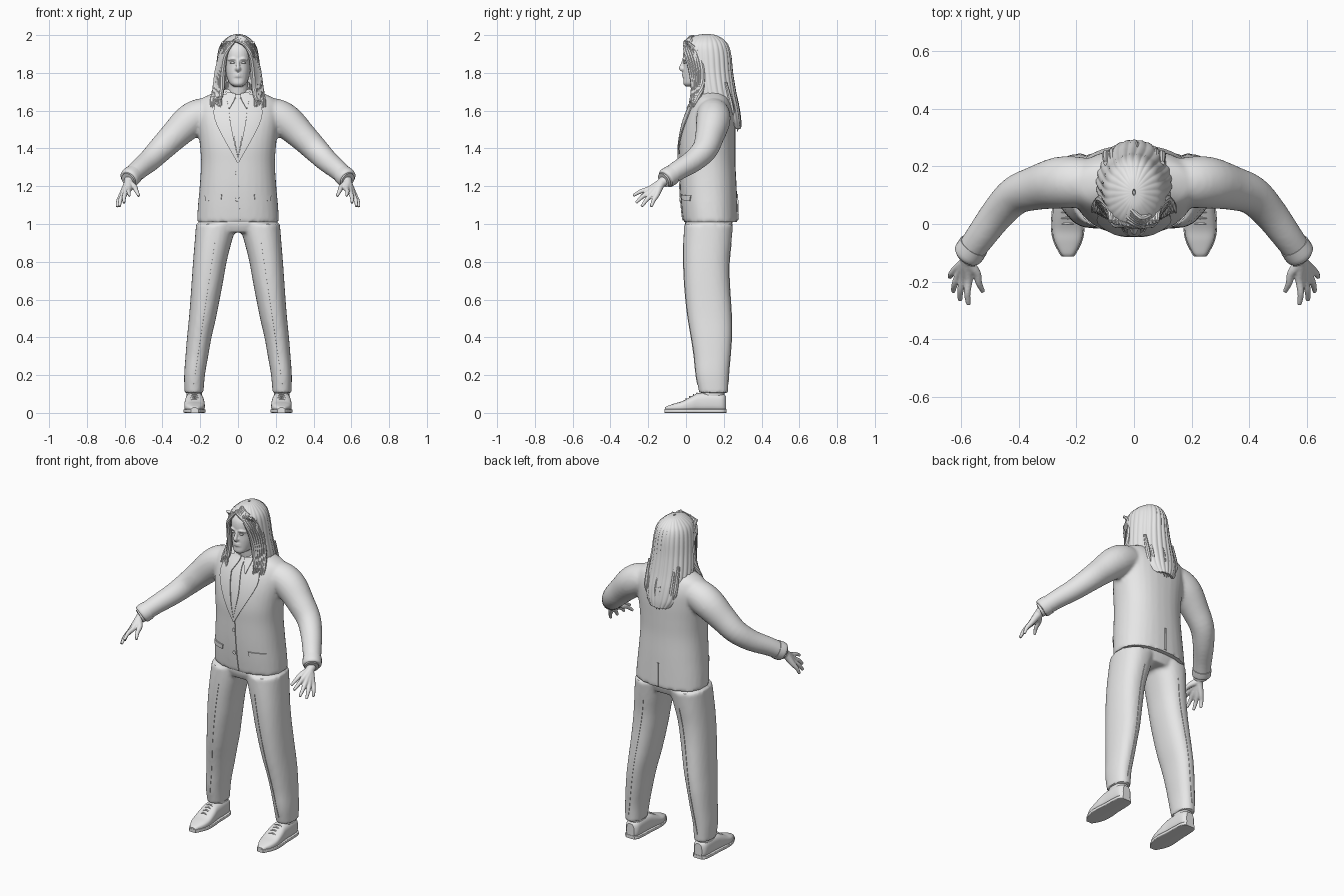
import bpy, bmesh, math
from mathutils import Vector
from mathutils.bvhtree import BVHTree

if bpy.data.objects.get("Cube"):
    bpy.data.objects.remove(bpy.data.objects["Cube"])

grey = bpy.data.materials.new("light_grey")
grey.use_nodes = True
grey.diffuse_color = (0.8, 0.8, 0.8, 1)
grey.node_tree.nodes["Principled BSDF"].inputs["Base Color"].default_value = (0.8, 0.8, 0.8, 1)


def resample(rows, k=5):
    """Catmull-Rom through rows of numbers."""
    rows = [Vector(r) for r in rows]
    out = []
    for i in range(len(rows) - 1):
        b, c = rows[i], rows[i + 1]
        a, d = rows[max(i - 1, 0)], rows[min(i + 2, len(rows) - 1)]
        for j in range(k):
            t = j / k
            out.append(b + (c - a) * (t / 2) + (a * 2 - b * 5 + c * 4 - d) * (t * t / 2)
                       + (b * 3 - a - c * 3 + d) * (t ** 3 / 2))
    return out + [rows[-1]]


def skin(bm, rings, closed=True):
    """Bridge rings of points, capping the ends when closed."""
    vs = [[bm.verts.new(p) for p in ring] for ring in rings]
    n = len(vs[0])
    for a, b in zip(vs, vs[1:]):
        for i in range(n if closed else n - 1):
            j = (i + 1) % n
            bm.faces.new((a[i], a[j], b[j], b[i]))
    if closed:
        bm.faces.new(vs[0][::-1])
        bm.faces.new(vs[-1])


def loft(bm, rows, axis="z", p=2.3, n=32):
    """Rows are (position, min_a, max_a, min_b, max_b) along an axis."""
    rings = []
    for pos, a0, a1, b0, b1 in resample(rows):
        ring = []
        for i in range(n):
            t = math.tau * i / n
            c, s = math.cos(t), math.sin(t)
            a = (a0 + a1) / 2 + (a1 - a0) / 2 * math.copysign(abs(c) ** (2 / p), c)
            b = (b0 + b1) / 2 + (b1 - b0) / 2 * math.copysign(abs(s) ** (2 / p), s)
            ring.append((a, b, pos) if axis == "z" else (a, pos, b))
        rings.append(ring)
    skin(bm, rings)


def tube(bm, rows, n=12, k=4):
    """Rows are (x, y, z, radius)."""
    pts = resample(rows, k)
    rings = []
    for i, q in enumerate(pts):
        t = (pts[min(i + 1, len(pts) - 1)] - pts[max(i - 1, 0)]).to_3d().normalized()
        u = t.cross(Vector((0.05, 0.3, 1))).normalized()
        v = u.cross(t)
        rings.append([q.to_3d() + (u * math.cos(math.tau * j / n) + v * math.sin(math.tau * j / n)) * abs(q[3])
                      for j in range(n)])
    skin(bm, rings)


def finish(bm, name, mirror=False, voxel=0, smooth=4, thick=0, angle=40):
    bmesh.ops.recalc_face_normals(bm, faces=bm.faces)
    me = bpy.data.meshes.new(name)
    bm.to_mesh(me)
    bm.free()
    me.materials.append(grey)
    ob = bpy.data.objects.new(name, me)
    bpy.context.collection.objects.link(ob)
    if mirror:
        ob.modifiers.new("mirror", "MIRROR").use_mirror_merge = False
    if thick:
        m = ob.modifiers.new("thickness", "SOLIDIFY")
        m.thickness, m.offset = thick, 0
    if voxel:
        m = ob.modifiers.new("blend", "REMESH")
        m.mode, m.voxel_size = "VOXEL", voxel
        m = ob.modifiers.new("soften", "SMOOTH")
        m.factor, m.iterations = 0.5, smooth
    deps = bpy.context.evaluated_depsgraph_get()
    ob.data = bpy.data.meshes.new_from_object(ob.evaluated_get(deps))
    ob.modifiers.clear()
    bpy.ops.object.select_all(action="DESELECT")
    ob.select_set(True)
    bpy.context.view_layer.objects.active = ob
    bpy.ops.object.shade_smooth_by_angle(angle=math.radians(angle))
    return ob


def surface(ob):
    return BVHTree.FromObject(ob, bpy.context.evaluated_depsgraph_get())


def panel(name, tree, left, right, lift=0.004, side=-1, mirror=True, cols=6):
    """Thin cloth plate between two (x, z) lines, laid on a surface."""
    bm = bmesh.new()
    rings = []
    for a, b in zip(resample(left, 6), resample(right, 6)):
        ring = []
        for i in range(cols + 1):
            q = a.lerp(b, i / cols)
            hit = tree.ray_cast(Vector((q.x, side * 2, q.y)), Vector((0, -side, 0)))[0]
            ring.append((q.x, (hit.y if hit else 0.1) + side * lift, q.y))
        rings.append(ring)
    skin(bm, rings, closed=False)
    return finish(bm, name, mirror, thick=0.006)


# Jacket: body and both arms blended into one skin
bm = bmesh.new()
body = [(1.01, .218, -.015, .275), (1.1, .212, -.025, .272), (1.2, .203, -.032, .268), (1.32, .196, -.035, .262),
        (1.42, .202, -.035, .262), (1.52, .215, -.018, .262), (1.6, .222, .01, .255), (1.655, .205, .04, .235),
        (1.685, .15, .06, .215), (1.715, .075, .07, .19)]
loft(bm, [(z, -w, w, f, b) for z, w, f, b in body])
arm = [(.1, .14, 1.58, .075), (.19, .145, 1.578, .088), (.26, .143, 1.54, .09), (.34, .125, 1.465, .077),
       (.41, .1, 1.395, .068), (.47, .04, 1.335, .06), (.53, -.04, 1.285, .053), (.572, -.098, 1.245, .049)]
for s in (1, -1):
    tube(bm, [(s * x, y, z, r) for x, y, z, r in arm], 24)
jacket = finish(bm, "jacket", voxel=.01, smooth=5)
front = surface(jacket)

# Jacket details
panel("shirt_front", front, [(-.065, 1.69), (-.04, 1.55), (-.002, 1.37)], [(.065, 1.69), (.04, 1.55), (.002, 1.37)],
      .001, mirror=False)
panel("lapel", front, [(.055, 1.685), (.04, 1.54), (-.004, 1.33)], [(.1, 1.68), (.125, 1.56), (.004, 1.325)], .007)
panel("tie", front, [(-.013, 1.67), (-.01, 1.635), (-.024, 1.5), (-.002, 1.36)],
      [(.013, 1.67), (.01, 1.635), (.024, 1.5), (.002, 1.36)], .006, mirror=False)
panel("shirt_collar", front, [(.012, 1.69), (.018, 1.66), (.045, 1.61)], [(.065, 1.7), (.06, 1.66), (.047, 1.61)], .012)
panel("pocket_flap", front, [(.085, 1.155), (.09, 1.128)], [(.175, 1.15), (.17, 1.122)], .004)
panel("jacket_edge", front, [(.0, 1.33), (.004, 1.2), (.012, 1.02)], [(.005, 1.33), (.009, 1.2), (.018, 1.02)],
      .002, mirror=False, cols=2)
panel("back_vent", front, [(-.004, 1.16), (-.006, 1.02)], [(.004, 1.16), (.01, 1.02)], .003, 1, False)
for i, z in enumerate((1.27, 1.13)):
    bm = bmesh.new()
    y = front.ray_cast(Vector((0, -2, z)), Vector((0, 1, 0)))[0].y
    tube(bm, [(-.004, y + .004, z, .011), (-.004, y - .006, z, .01)], 16, 1)
    finish(bm, f"jacket_button_{i + 1}")
bm = bmesh.new()
tube(bm, [(.556, -.075, 1.26, .053), (.575, -.103, 1.243, .053), (.58, -.11, 1.238, .045)], 24)
finish(bm, "sleeve_cuff", True)
bm = bmesh.new()
tube(bm, [(.56, -.09, 1.25, .042), (.583, -.12, 1.232, .04)], 24)
finish(bm, "shirt_cuff", True)

# Hands: finger tubes blended at the palm
bm = bmesh.new()
fingers = [((.575, -.19, 1.187), (.575, -.28, 1.15)), ((.592, -.188, 1.172), (.604, -.265, 1.112)),
           ((.606, -.175, 1.16), (.628, -.235, 1.092)), ((.615, -.155, 1.155), (.64, -.185, 1.09)),
           ((.547, -.17, 1.195), (.524, -.235, 1.148))]
for knuckle, tip in fingers:
    mid = Vector(knuckle).lerp(Vector(tip), .55) + Vector((.004, 0, .006))
    tube(bm, [(.568, -.09, 1.248, .027), (.58, -.13, 1.218, .024), (*knuckle, .0155), (*mid, .0115),
              (*tip, .008)], 12)
finish(bm, "hand", True, .004, 3)

# Trousers: hips and both legs blended
bm = bmesh.new()
loft(bm, [(.955, -.16, .16, .01, .23), (1.0, -.205, .205, -.005, .245), (1.05, -.2, .2, .0, .25)])
leg = [(.105, .183, .283, .07, .222), (.2, .175, .285, .052, .226), (.3, .158, .278, .042, .235),
       (.4, .14, .27, .027, .242), (.5, .117, .26, .01, .242), (.6, .097, .252, -.002, .236),
       (.7, .078, .245, -.01, .23), (.8, .06, .238, -.014, .23), (.9, .035, .23, -.014, .24),
       (1.0, .005, .222, -.01, .25)]
for s in (1, -1):
    loft(bm, [(z, *sorted((s * a, s * b)), f, r) for z, a, b, f, r in leg])
trousers = finish(bm, "trousers", voxel=.01, smooth=3)
cloth = surface(trousers)
for label, side in (("front", -1), ("back", 1)):
    panel(label + "_trouser_crease", cloth, [(.12, .9), (.18, .5), (.232, .15)], [(.123, .9), (.183, .5), (.235, .15)],
          .0, side, cols=1)

# Shoes, soles, laces and socks
shoe = [(-.112, .016, .028), (-.1, .026, .036), (-.06, .046, .05), (-.02, .054, .062), (.03, .053, .088),
        (.07, .049, .105), (.14, .047, .11), (.19, .042, .103), (.211, .025, .09)]
bm = bmesh.new()
loft(bm, [(y, .23 - w, .23 + w, .004, h) for y, w, h in shoe], "y", 2.8)
finish(bm, "shoe", True)
bm = bmesh.new()
loft(bm, [(y * 1.01, .23 - w - .004, .23 + w + .004, 0, .02) for y, w, h in shoe], "y", 8)
finish(bm, "shoe_sole", True)
bm = bmesh.new()
for y, z in ((.0, .075), (.02, .086), (.04, .096), (.058, .105)):
    tube(bm, [(.195, y, z - .016, .004), (.23, y, z, .004), (.265, y, z - .016, .004)], 6)
finish(bm, "shoe_laces", True)
bm = bmesh.new()
loft(bm, [(.08, .19, .272, .08, .2), (.15, .19, .275, .08, .21)])
finish(bm, "sock", True)

# Head, neck, nose, brow and lips blended
bm = bmesh.new()
skull = [(1.728, .022, -.002, .06), (1.742, .042, -.014, .1), (1.77, .057, -.014, .15), (1.81, .066, -.014, .18),
         (1.85, .07, -.012, .195), (1.89, .074, -.016, .2), (1.93, .072, -.008, .198), (1.965, .055, .02, .18),
         (1.985, .025, .06, .14)]
loft(bm, [(z, -w, w, f, b) for z, w, f, b in skull])
tube(bm, [(0, .12, 1.66, .062), (0, .105, 1.72, .055), (0, .1, 1.78, .055)], 20)
tube(bm, [(0, -.009, 1.872, .008), (0, -.02, 1.845, .009), (0, -.026, 1.825, .012), (0, -.012, 1.812, .01)])
for s in (1, -1):
    tube(bm, [(s * .006, -.014, 1.822, .009), (s * .015, -.012, 1.82, .007)], 8)
    tube(bm, [(s * .01, -.012, 1.871, .006), (s * .03, -.011, 1.875, .007), (s * .052, .006, 1.868, .005)], 8)
for z, r in ((1.793, .0065), (1.783, .007)):
    tube(bm, [(-.026, -.005, z - .003, .004), (0, -.015, z, r), (.026, -.005, z - .003, .004)], 8)
finish(bm, "head", voxel=.0045, smooth=2)
bm = bmesh.new()
tube(bm, [(.016, -.0085, 1.853, .002), (.028, -.01, 1.855, .006), (.042, -.002, 1.853, .002)], 10)
finish(bm, "eye", True)

# Long hair: grooved shell open at the face, rows are (z, half width, front, back, opening)
hair = [(2.0, .004, .1, .12, 0), (1.993, .035, .055, .16, 0), (1.97, .068, .012, .198, 12), (1.94, .09, -.012, .22, 35),
        (1.89, .102, -.015, .233, 52), (1.8, .112, -.005, .242, 62), (1.7, .124, .015, .258, 65),
        (1.62, .125, .05, .275, 80), (1.55, .108, .1, .285, 105), (1.505, .07, .16, .285, 130)]
bm = bmesh.new()
rings = []
for z, w, f, b, gap in resample(hair, 6):
    gap, ring = math.radians(max(gap, 0)), []
    for i in range(145):
        t = gap + (math.tau - 2 * gap) * i / 144
        g = 1 + .018 * math.sin(t * 26 + z * 9)
        ring.append((-math.sin(t) * w * g, (f + b) / 2 - math.cos(t) * (b - f) / 2 * g, z))
    rings.append(ring)
skin(bm, rings, closed=False)
finish(bm, "hair", thick=.012, angle=60)

# Loose locks framing the face and tapering over chest and back
bm = bmesh.new()
for s in (1, -1):
    for i in range(6):
        e = i * .012
        tube(bm, [(s * (.02 + e), -.002 + e * .2, 1.967 - e * .1, .008), (s * (.062 + e * .4), -.002 + e, 1.91, .012),
                  (s * (.078 + e * .5), .025 + e, 1.82, .014), (s * (.085 + e * .6), .04 + e * .7, 1.72, .015),
                  (s * (.095 + e * .7), .028 + e * .5, 1.655, .011),
                  (s * (.085 + e), .015 + e * .4, 1.58 + .02 * (i % 3), .002)], 8)
    for i in range(5):
        x = s * (.01 + i * .022)
        tube(bm, [(x, .235 - i * .006, 1.75, .008), (x, .268 - i * .007, 1.62, .014),
                  (x * .95, .275 - i * .008, 1.54 + i * .008, .011), (x * .85, .272 - i * .006, 1.49 + i * .014, .002)], 8)
finish(bm, "hair_locks")
bm = bmesh.new()
for i in range(6):
    e = i * .006
    tube(bm, [(-.025, .012 + e * 2, 1.973 + e * .5, .007), (.02, -.007 + e, 1.958 + e, .01),
              (.06, .004 + e, 1.918 + e, .01), (.085, .03 + e, 1.85, .006)], 8)
finish(bm, "hair_fringe")
